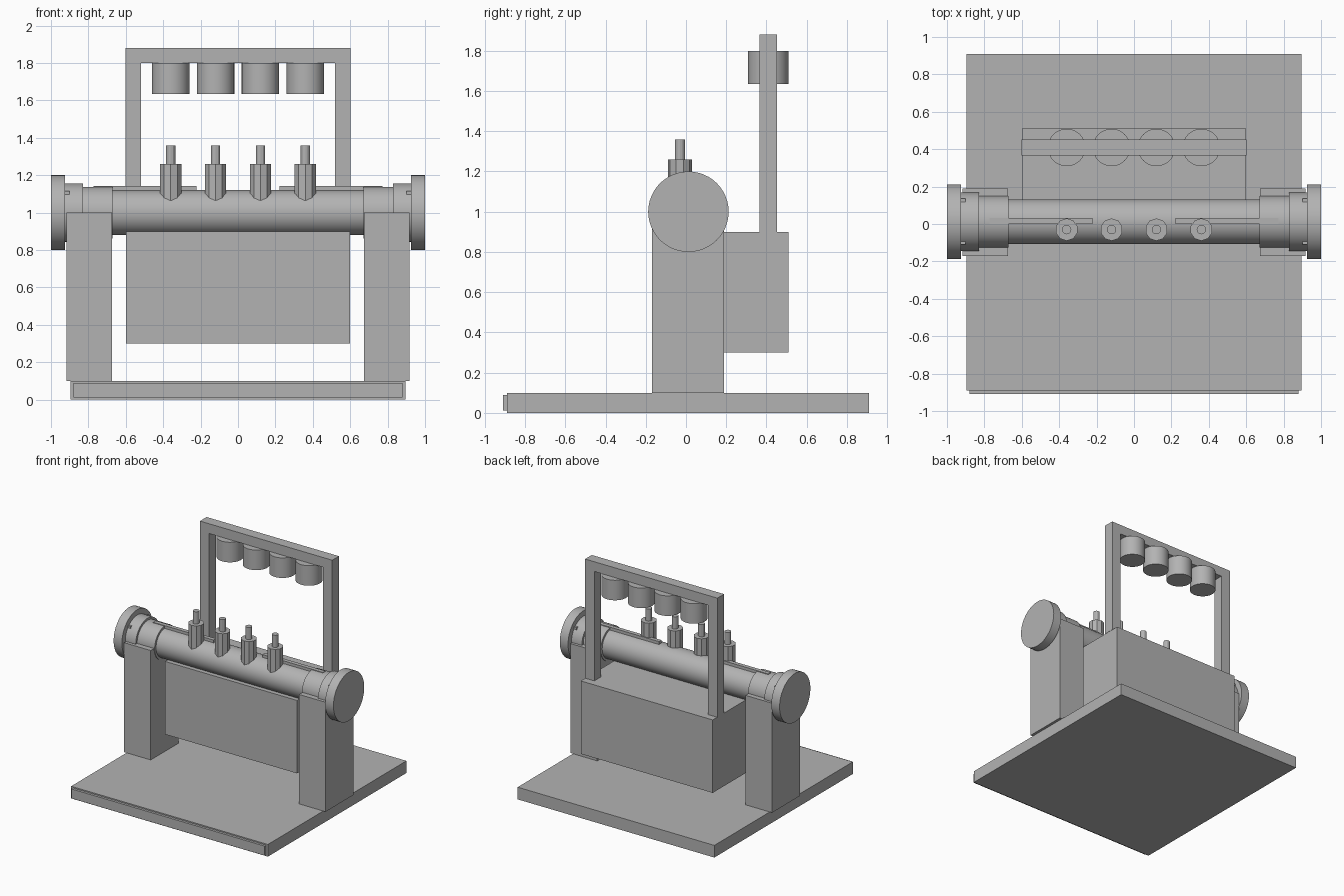
import bpy
from math import pi

cube = bpy.data.objects.get("Cube")
if cube:
    bpy.data.objects.remove(cube, do_unlink=True)

# Single grey finish
grey = bpy.data.materials.new("plain grey")
grey.use_nodes = True
colour = (0.45, 0.45, 0.45, 1)
grey.diffuse_color = colour
grey.node_tree.nodes["Principled BSDF"].inputs["Base Color"].default_value = colour


def finish(name):
    obj = bpy.context.object
    obj.name = name
    obj.data.materials.append(grey)
    return obj


def box(name, x, y, z):
    """Box from (low, high) ranges on each axis."""
    spans = (x, y, z)
    bpy.ops.mesh.primitive_cube_add(size=1, location=[(a + b) / 2 for a, b in spans])
    bpy.context.object.scale = [b - a for a, b in spans]
    bpy.ops.object.transform_apply(location=False, rotation=False, scale=True)
    return finish(name)


def cylinder(name, radius, low, high, centre, axis="z", sides=48):
    """Cylinder along z (centre = x, y) or along x (centre = y, z)."""
    mid = (low + high) / 2
    along_x = axis == "x"
    bpy.ops.mesh.primitive_cylinder_add(
        vertices=sides, radius=radius, depth=high - low,
        location=(mid, *centre) if along_x else (*centre, mid),
        rotation=(0, pi / 2, 0) if along_x else (0, 0, 0))
    if sides > 16:
        bpy.ops.object.shade_smooth_by_angle()
    return finish(name)


# Base with front panel
box("base", (-0.895, 0.895), (-0.89, 0.91), (0, 0.1))
box("front_panel", (-0.88, 0.88), (-0.91, -0.885), (0.012, 0.09))

# Main body block behind the tube
box("body_block", (-0.6, 0.6), (-0.09, 0.51), (0.3, 0.9))

# Horizontal tube
AXIS = (0.012, 1.0)
cylinder("tube", 0.12, -0.7, 0.7, AXIS, "x")

# Parts repeated at both ends
for side, s in (("left", 1), ("right", -1)):
    def span(a, b):
        return tuple(sorted((s * a, s * b)))
    box(side + "_pillar", span(0.675, 0.917), (-0.17, 0.19), (0.1, 1.0))
    box(side + "_post", span(0.518, 0.602), (0.365, 0.452), (0.9, 1.8))
    cylinder(side + "_inner_collar", 0.138, *span(0.67, 0.84), AXIS, "x")
    cylinder(side + "_outer_collar", 0.156, *span(0.83, 0.93), AXIS, "x")
    cylinder(side + "_end_cap", 0.2, *span(0.925, 1.0), AXIS, "x")
    box(side + "_top_rail", span(0.222, 0.772), (0.0, 0.033), (1.1, 1.142))
    for end, y in (("front", -0.1), ("back", 0.125)):
        box(side + "_" + end + "_lug", span(0.9, 0.93), (y - 0.01, y + 0.01), (1.09, 1.115))

# Overhead beam
box("beam", (-0.602, 0.602), (0.365, 0.452), (1.8, 1.88))

# Four nozzles on the tube and four cups under the beam
for i in range(4):
    x = -0.36 + 0.24 * i
    cylinder(f"nozzle_body_{i}", 0.06, 1.05, 1.26, (x, -0.03), sides=10)
    cylinder(f"nozzle_tip_{i}", 0.025, 1.25, 1.36, (x, -0.03), sides=12)
    cylinder(f"cup_{i}", 0.1, 1.635, 1.8, (x, 0.409))
